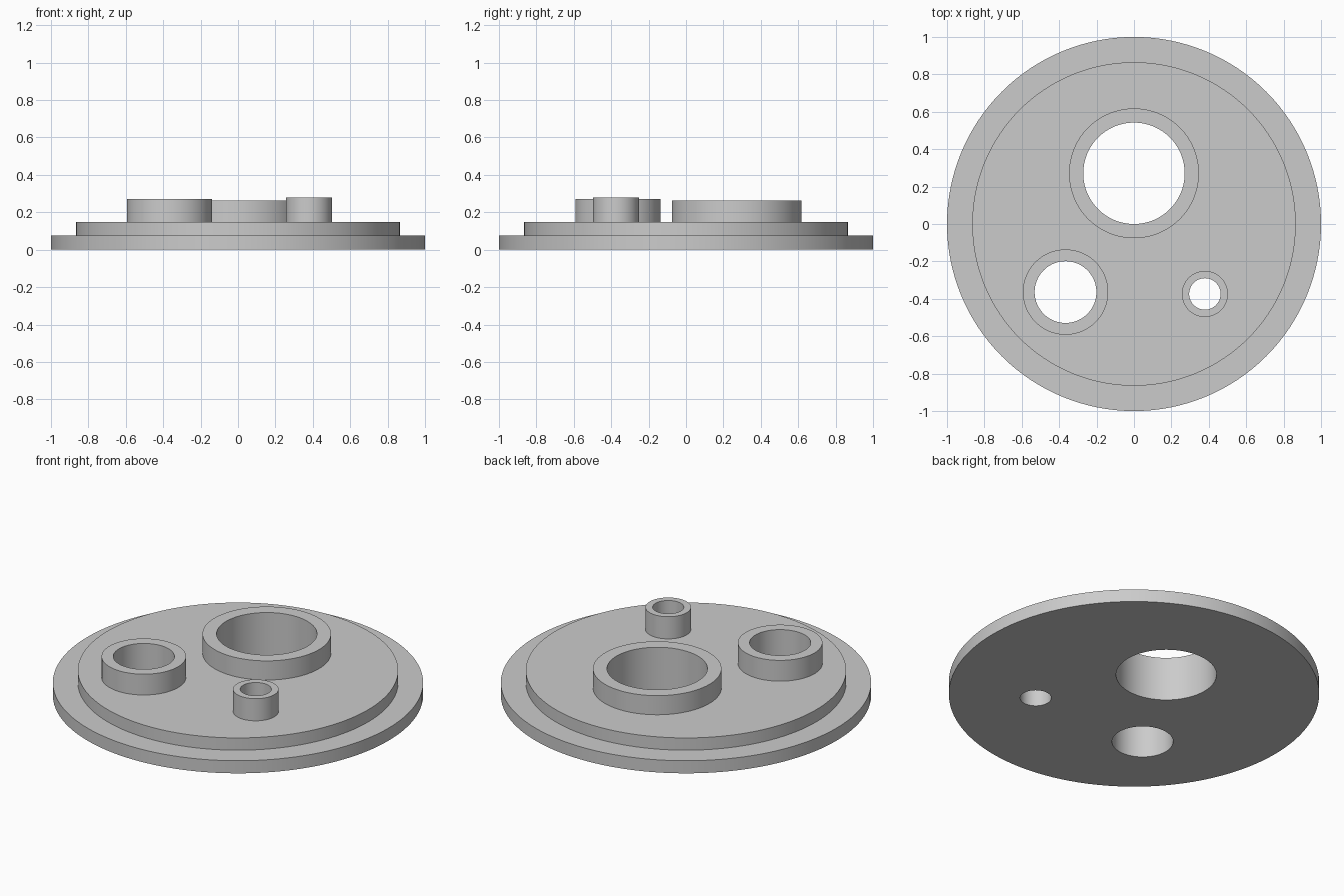
import bpy, bmesh, math

if "Cube" in bpy.data.objects:
    bpy.data.objects.remove(bpy.data.objects["Cube"])

SEGMENTS = 128

grey = bpy.data.materials.new("light_grey")
grey.diffuse_color = (0.6, 0.6, 0.6, 1)
grey.use_nodes = True
grey.node_tree.nodes["Principled BSDF"].inputs["Base Color"].default_value = grey.diffuse_color


def lathe(name, profile, centre=(0, 0)):
    """Closed solid of revolution; profile is (radius, z) from bottom to top."""
    bm = bmesh.new()
    rings = []
    for r, z in profile:
        rings.append([bm.verts.new((centre[0] + r * math.cos(2 * math.pi * i / SEGMENTS),
                                    centre[1] + r * math.sin(2 * math.pi * i / SEGMENTS), z))
                      for i in range(SEGMENTS)])
    for low, high in zip(rings, rings[1:]):
        for i in range(SEGMENTS):
            j = (i + 1) % SEGMENTS
            bm.faces.new((low[i], low[j], high[j], high[i]))
    bm.faces.new(rings[0][::-1])
    bm.faces.new(rings[-1])
    mesh = bpy.data.meshes.new(name)
    bm.to_mesh(mesh)
    bm.free()
    mesh.materials.append(grey)
    obj = bpy.data.objects.new(name, mesh)
    bpy.context.collection.objects.link(obj)
    return obj


def combine(target, tool, operation):
    """Apply a boolean and discard the tool object."""
    tool.hide_render = True
    mod = target.modifiers.new(operation.lower(), 'BOOLEAN')
    mod.operation, mod.solver, mod.object = operation, 'EXACT', tool
    bpy.context.view_layer.objects.active = target
    bpy.ops.object.modifier_apply(modifier=mod.name)
    bpy.data.objects.remove(tool)


# Stepped round plate: wide flange with a raised disc
plate = lathe("stepped_plate", [(1, 0), (1, 0.075), (0.865, 0.075), (0.865, 0.148)])

# Collars: centre, outer radius, bore radius, top height
collars = [
    ((0, 0.271), 0.347, 0.271, 0.262),
    ((-0.366, -0.364), 0.228, 0.165, 0.272),
    ((0.379, -0.374), 0.123, 0.084, 0.28),
]
for centre, outer, bore, top in collars:
    combine(plate, lathe("collar", [(outer, 0.1), (outer, top)], centre), 'UNION')

# Bores right through collars and plate
for centre, outer, bore, top in collars:
    combine(plate, lathe("bore_cutter", [(bore, -0.1), (bore, 0.5)], centre), 'DIFFERENCE')

# Smooth round walls, sharp rims
bpy.ops.object.select_all(action='DESELECT')
plate.select_set(True)
bpy.context.view_layer.objects.active = plate
bpy.ops.object.shade_smooth_by_angle(angle=math.radians(30))
